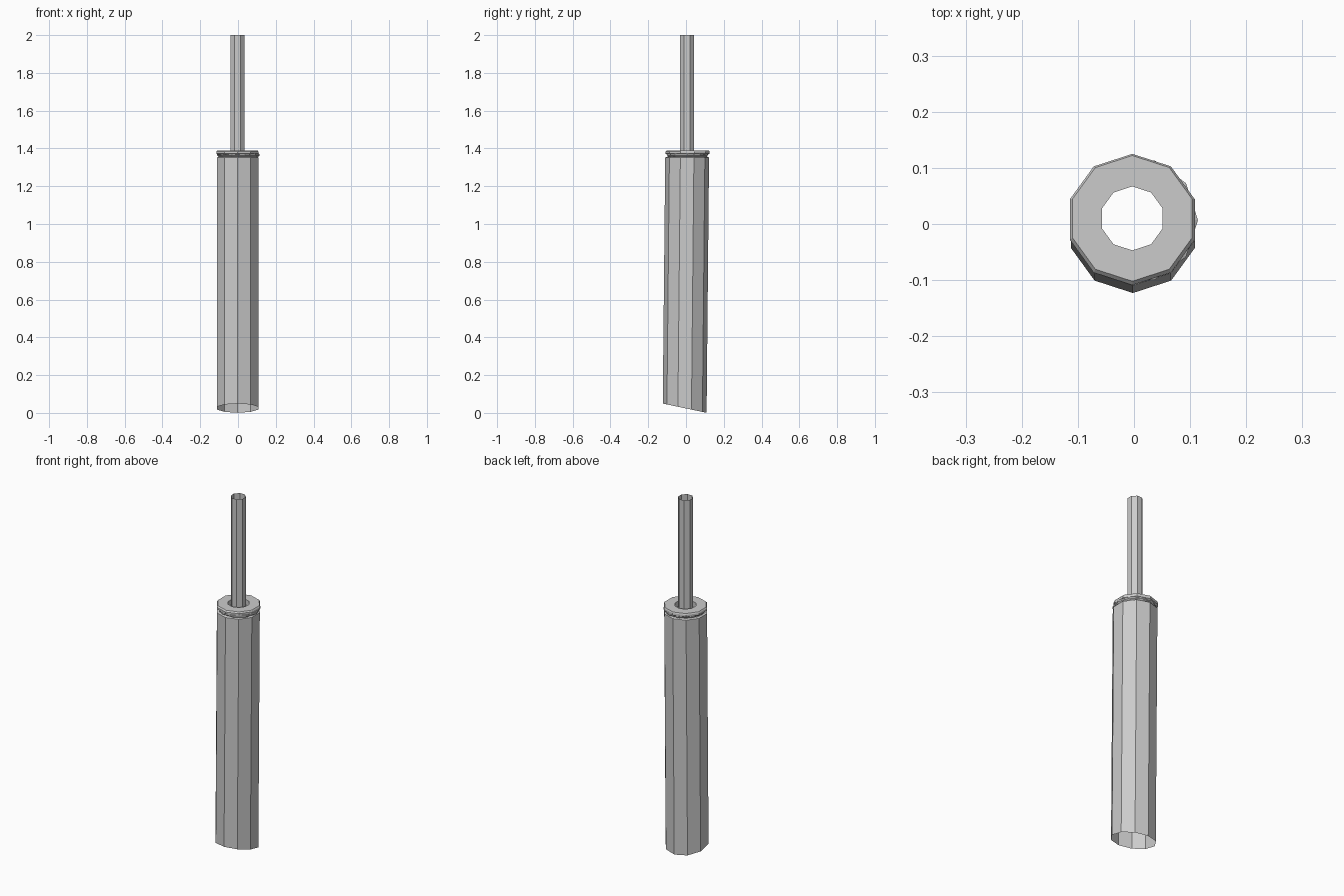
import bpy
import math

cube = bpy.data.objects.get("Cube")
if cube:
    bpy.data.objects.remove(cube, do_unlink=True)

grey = bpy.data.materials.new("plain_grey")
grey.use_nodes = True
colour = (0.6, 0.6, 0.6, 1)
grey.diffuse_color = colour
grey.node_tree.nodes["Principled BSDF"].inputs["Base Color"].default_value = colour


def lathe(name, sides, rings, turn=0.0):
    """Join rings of (radius, centre x, centre y, z, slope along y) into an open shell."""
    verts, faces = [], []
    for radius, cx, cy, z, slope in rings:
        for i in range(sides):
            a = 2 * math.pi * i / sides - math.pi / 2 + turn
            dy = radius * math.sin(a)
            verts.append((cx + radius * math.cos(a), cy + dy, z + slope * dy))
    for r in range(len(rings) - 1):
        for i in range(sides):
            j = (i + 1) % sides
            faces.append((r * sides + i, r * sides + j,
                          (r + 1) * sides + j, (r + 1) * sides + i))
    mesh = bpy.data.meshes.new(name)
    mesh.from_pydata(verts, [], faces)
    mesh.materials.append(grey)
    obj = bpy.data.objects.new(name, mesh)
    bpy.context.collection.objects.link(obj)
    return obj


# Main tube: leans slightly back, with a slanted open lower end
lathe("main_tube", 10, [
    (0.116, -0.002, -0.007, 0.025, -0.21),
    (0.116, -0.002, 0.006, 1.352, 0),
    (0.104, -0.002, 0.007, 1.357, 0),
])

# Collar ring, turned half a side from the tube
lathe("collar_ring", 10, [
    (0.104, 0.002, 0.007, 1.355, 0),
    (0.112, 0.002, 0.007, 1.362, 0),
    (0.112, 0.002, 0.007, 1.370, 0),
    (0.104, 0.002, 0.007, 1.374, 0),
], turn=math.pi / 10)

# Cap with a bevelled rim and a centre hole
lathe("end_cap", 10, [
    (0.106, -0.003, 0.009, 1.366, 0),
    (0.117, -0.003, 0.008, 1.372, 0),
    (0.117, -0.003, 0.008, 1.383, 0),
    (0.112, -0.003, 0.010, 1.390, 0),
    (0.057, -0.003, 0.010, 1.390, 0),
    (0.057, -0.003, 0.010, 1.360, 0),
])

# Hollow rod
lathe("rod", 8, [
    (0.040, -0.002, 0.006, 1.30, 0),
    (0.040, -0.002, 0.006, 2.00, 0),
], turn=math.pi / 8)
